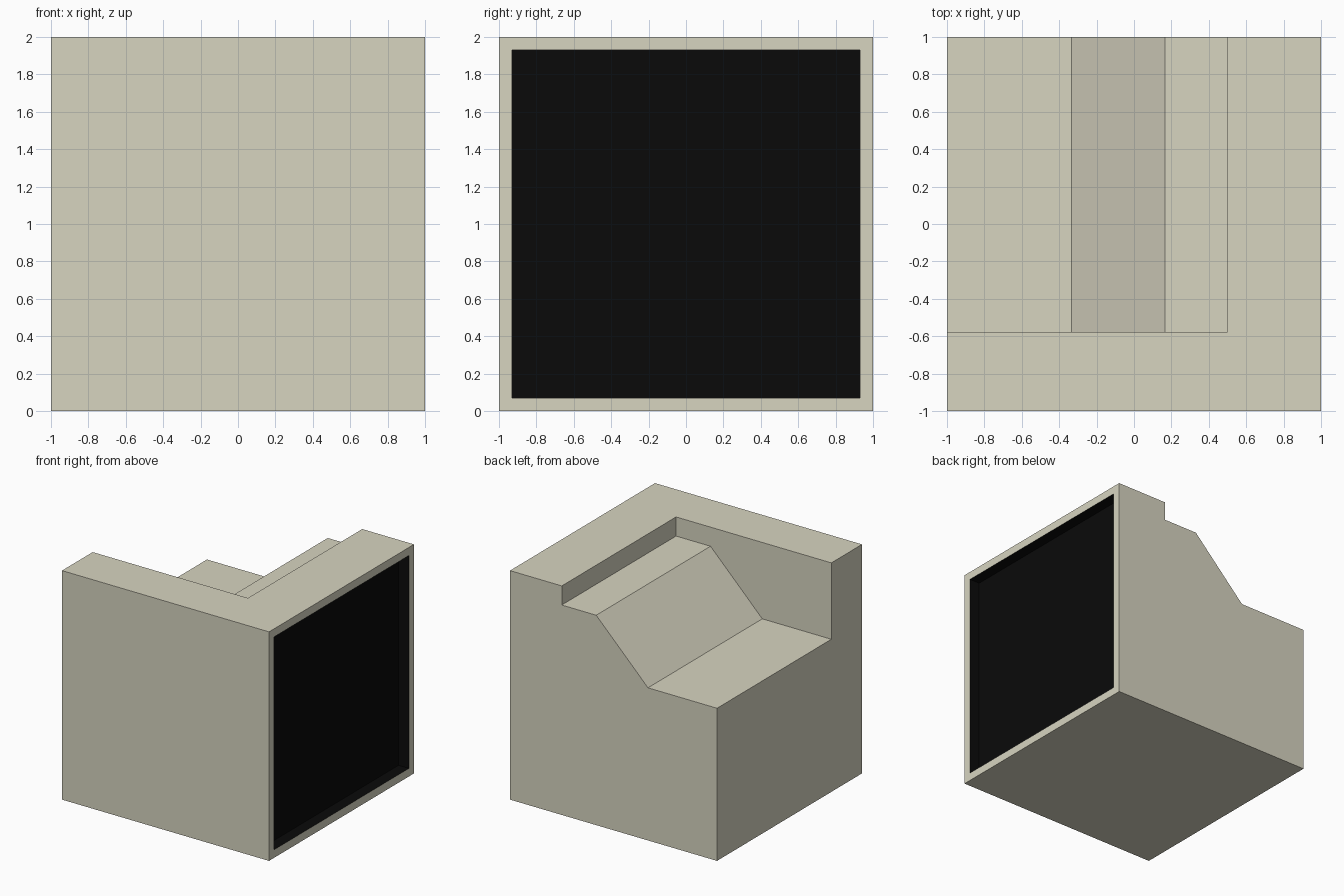
import bpy, bmesh
from mathutils import Matrix

if "Cube" in bpy.data.objects:
    bpy.data.objects.remove(bpy.data.objects["Cube"])


def material(name, color):
    m = bpy.data.materials.new(name)
    m.diffuse_color = (*color, 1)
    m.use_nodes = True
    m.node_tree.nodes["Principled BSDF"].inputs["Base Color"].default_value = m.diffuse_color
    return m


def make_object(name, bm, mats):
    mesh = bpy.data.meshes.new(name)
    bm.to_mesh(mesh)
    bm.free()
    for m in mats:
        mesh.materials.append(m)
    ob = bpy.data.objects.new(name, mesh)
    bpy.context.collection.objects.link(ob)
    return ob


beige = material("casing_beige", (0.68, 0.66, 0.53))
black = material("screen_black", (0.003, 0.003, 0.003))

# Casing: a cube whose right side is inset and pushed in for the black screen
bm = bmesh.new()
bmesh.ops.create_cube(bm, size=2, matrix=Matrix.Translation((0, 0, 1)))
bm.normal_update()
screen = next(f for f in bm.faces if f.normal.x > 0.9)
bmesh.ops.inset_individual(bm, faces=[screen], thickness=0.1)
walls = bmesh.ops.inset_individual(bm, faces=[screen], thickness=0, depth=-0.1)["faces"]
for f in [screen, *walls]:
    f.material_index = 1
casing = make_object("monitor_casing", bm, [beige, black])

# Stepped, sloping notch at the back, cut through the top, left and back
profile = [(0.5, 2.2), (0.5, 1.833), (0.167, 1.833),
           (-0.333, 1.333), (-1.2, 1.333), (-1.2, 2.2)]
bm = bmesh.new()
face = bm.faces.new([bm.verts.new((x, -0.577, z)) for x, z in profile])
top = bmesh.ops.extrude_face_region(bm, geom=[face])["geom"]
bmesh.ops.translate(bm, vec=(0, 1.8, 0),
                    verts=[v for v in top if isinstance(v, bmesh.types.BMVert)])
bmesh.ops.recalc_face_normals(bm, faces=bm.faces)
cutter = make_object("notch_cutter", bm, [beige])
cutter.hide_render = True

# Cut the notch and remove the helper
cut = casing.modifiers.new("notch", "BOOLEAN")
cut.operation = "DIFFERENCE"
cut.solver = "EXACT"
cut.object = cutter
bpy.context.view_layer.objects.active = casing
bpy.ops.object.modifier_apply(modifier=cut.name)
bpy.data.objects.remove(cutter)
